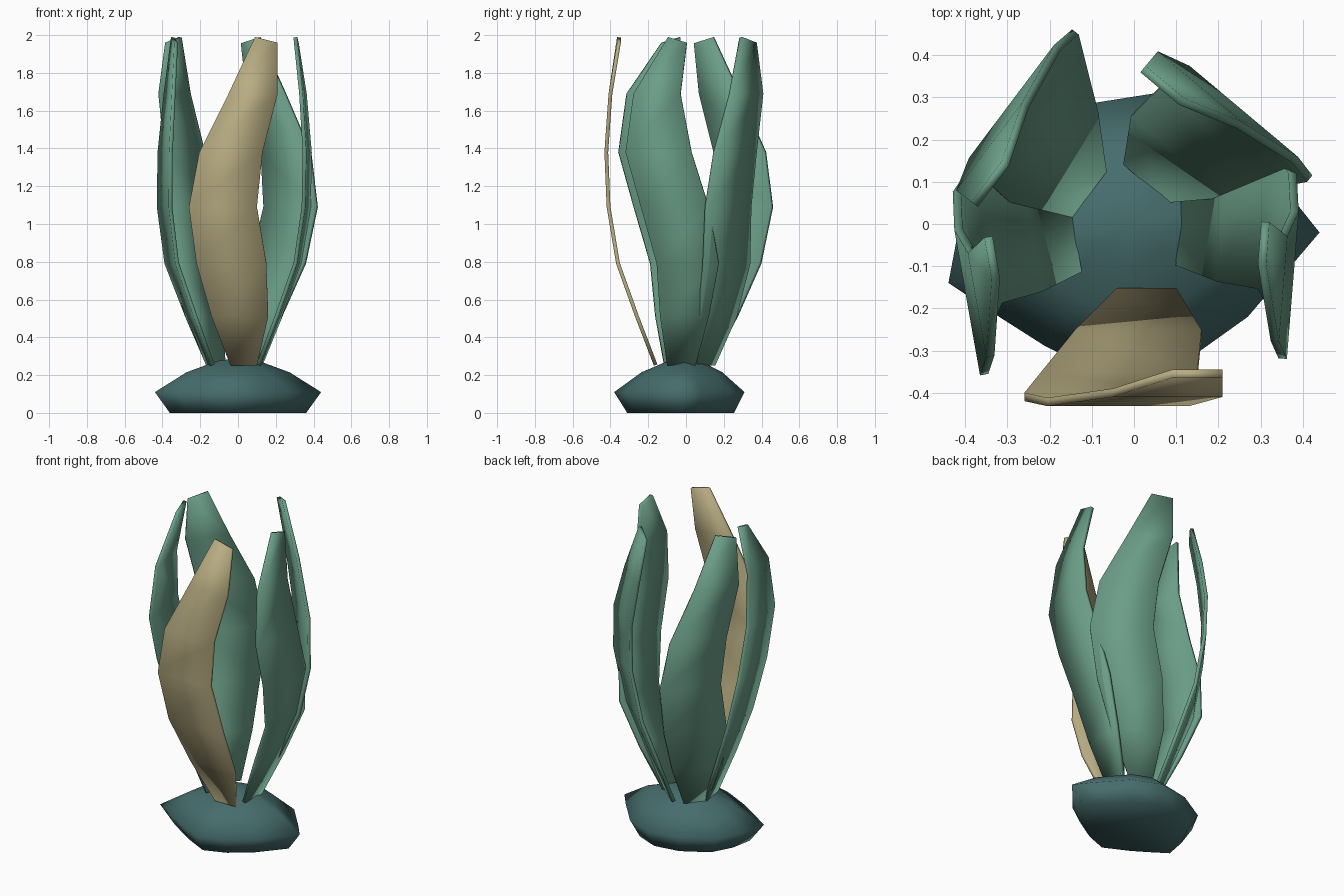
import bpy
import bmesh
from math import cos, sin, radians
from mathutils import Vector

cube = bpy.data.objects.get("Cube")
if cube:
    bpy.data.objects.remove(cube, do_unlink=True)


def material(name, rgb):
    mat = bpy.data.materials.new(name)
    mat.use_nodes = True
    mat.diffuse_color = (*rgb, 1)
    mat.node_tree.nodes["Principled BSDF"].inputs["Base Color"].default_value = (*rgb, 1)
    return mat


green = material("leaf green", (0.147, 0.342, 0.246))
tan = material("dry tan", (0.479, 0.413, 0.223))
teal = material("dark teal", (0.061, 0.15, 0.15))


def finish(bm, name, mat):
    mesh = bpy.data.meshes.new(name)
    for face in bm.faces:
        face.smooth = True
    bm.to_mesh(mesh)
    bm.free()
    mesh.materials.append(mat)
    obj = bpy.data.objects.new(name, mesh)
    bpy.context.collection.objects.link(obj)
    return obj


# Blade stations: heights, outward bow, and left/right edges of two outlines
HEIGHTS = (0.25, 0.51, 0.79, 1.09, 1.38, 1.69, 1.99)
BOW = (0.17, 0.27, 0.37, 0.42, 0.432, 0.41, 0.365)
SWEPT = ((-0.04, 0.1), (-0.14, 0.16), (-0.22, 0.15), (-0.26, 0.1),
         (-0.205, 0.13), (-0.05, 0.21), (0.09, 0.21))
WAVY = ((-0.09, 0.06), (-0.12, 0.14), (-0.13, 0.2), (-0.21, 0.15),
        (-0.29, 0.06), (-0.25, 0.0), (-0.07, 0.03))


def leaf(name, outline, angle, inset, shift, mat, mirror=False):
    out = Vector((cos(radians(angle)), sin(radians(angle)), 0))
    side = Vector((-out.y, out.x, 0))
    bm = bmesh.new()
    previous = None
    for z, bow, (left, right) in zip(HEIGHTS, BOW, outline):
        if mirror:
            left, right = -right, -left
        slant = 0.03 if z == HEIGHTS[-1] else 0
        row = [bm.verts.new(out * (bow - inset) + side * (s + shift) + Vector((0, 0, h)))
               for s, h in ((left, z), (right, z - slant))]
        if previous:
            bm.faces.new((previous[0], previous[1], row[1], row[0]))
        previous = row
    obj = finish(bm, name, mat)
    # Thin blade with softly shaded rim
    thick = obj.modifiers.new("thickness", "SOLIDIFY")
    thick.thickness = 0.02
    thick.offset = -1


leaf("front_leaf", SWEPT, -90, 0, 0, tan)
leaf("back_left_leaf", SWEPT, 50, 0.06, 0.01, green)
leaf("back_right_leaf", SWEPT, 143, 0.025, -0.02, green)
leaf("left_leaf", WAVY, -4.6, 0.045, 0, green)
leaf("right_leaf", WAVY, 190, 0.01, 0, green, mirror=True)

# Rounded irregular rock at the foot
RIM = ((0.44, -0.02), (0.27, -0.22), (0.13, -0.32), (-0.03, -0.38), (-0.21, -0.29),
       (-0.32, -0.22), (-0.44, -0.14), (-0.41, 0.02), (-0.33, 0.17), (-0.14, 0.28),
       (0.05, 0.31), (0.22, 0.24), (0.36, 0.08))
bm = bmesh.new()
rings = [[bm.verts.new((x * k, y * k, z)) for x, y in RIM]
         for k, z in ((0.82, 0), (1, 0.11), (0.62, 0.215), (0.25, 0.275))]
count = len(RIM)
for low, high in zip(rings, rings[1:]):
    for i in range(count):
        j = (i + 1) % count
        bm.faces.new((low[i], low[j], high[j], high[i]))
bm.faces.new(rings[0])
top = bm.verts.new((0, 0, 0.29))
for i in range(count):
    bm.faces.new((rings[-1][i], rings[-1][(i + 1) % count], top))
bmesh.ops.recalc_face_normals(bm, faces=bm.faces)
finish(bm, "base_rock", teal)
